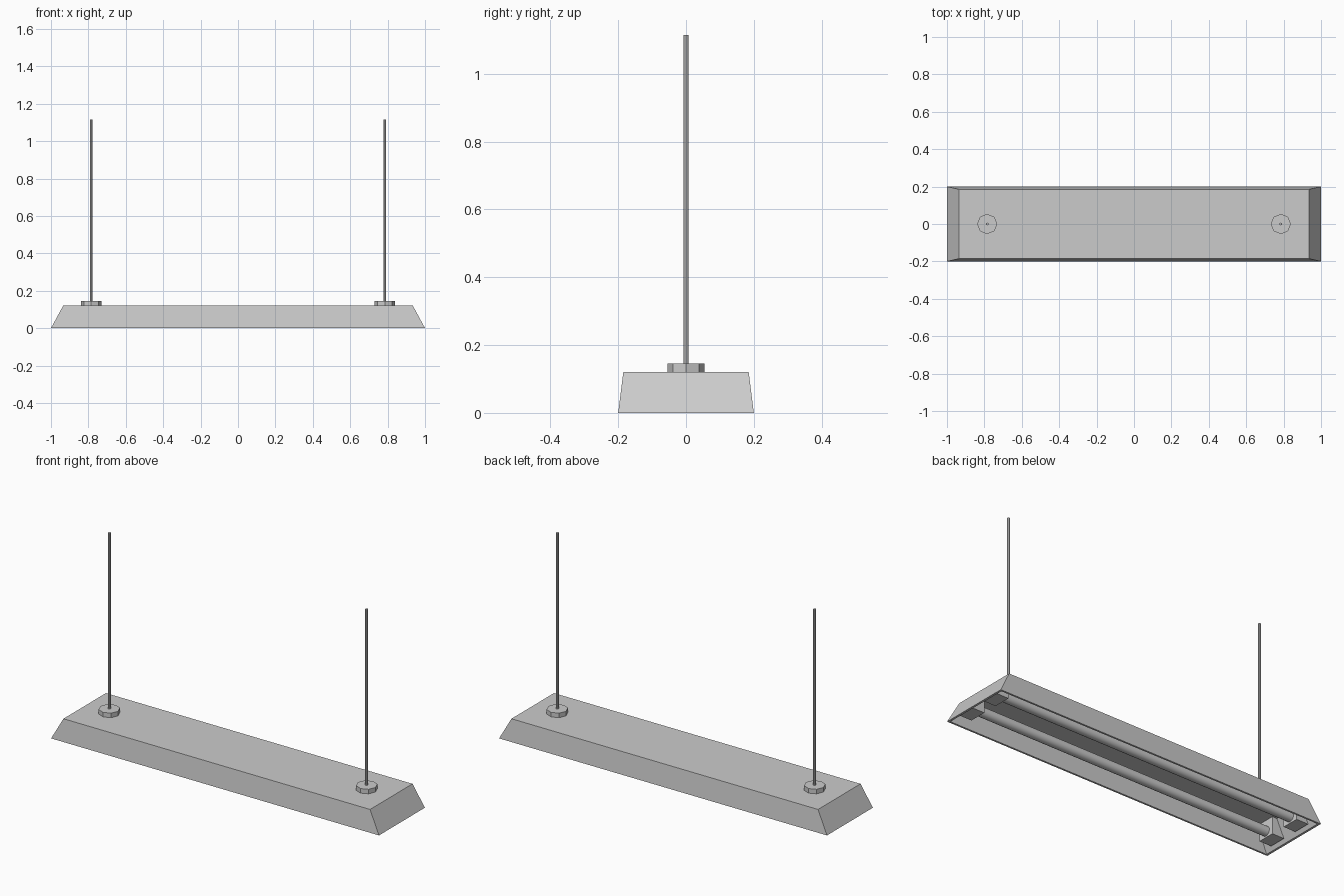
import bpy, bmesh, math

if "Cube" in bpy.data.objects:
    bpy.data.objects.remove(bpy.data.objects["Cube"])


def loft(name, rings):
    """Skin a chain of quads (x0, x1, y0, y1, z), capping both ends."""
    bm = bmesh.new()
    loops = [[bm.verts.new(p) for p in ((a, c, z), (b, c, z), (b, d, z), (a, d, z))]
             for a, b, c, d, z in rings]
    for lo, hi in zip(loops, loops[1:]):
        for i in range(4):
            j = (i + 1) % 4
            bm.faces.new((lo[i], lo[j], hi[j], hi[i]))
    bm.faces.new(loops[0])
    bm.faces.new(loops[-1])
    bmesh.ops.recalc_face_normals(bm, faces=bm.faces)
    mesh = bpy.data.meshes.new(name)
    bm.to_mesh(mesh)
    bm.free()
    obj = bpy.data.objects.new(name, mesh)
    bpy.context.collection.objects.link(obj)
    return obj


def cylinder(name, sides, radius, depth, loc, rot=(0, 0, 0)):
    bpy.ops.mesh.primitive_cylinder_add(vertices=sides, radius=radius, depth=depth,
                                        location=loc, rotation=rot)
    obj = bpy.context.object
    obj.name = name
    return obj


# Tapered housing, hollow and open underneath
profile = [(0.935, 0.185, 0.12), (1.0, 0.2, 0.0), (0.988, 0.19, 0.0), (0.928, 0.176, 0.11)]
loft("housing", [(-x, x, -y, y, z) for x, y, z in profile])

# Two lamp tubes, each held by a wedge-shaped socket at both ends
for y, row in ((-0.09, "front"), (0.09, "back")):
    tube = cylinder(f"lamp_tube_{row}", 16, 0.026, 1.84, (0, y, 0.05), (0, math.pi / 2, 0))
    bpy.ops.object.shade_smooth_by_angle()
    for s, side in ((-1, "left"), (1, "right")):
        loft(f"socket_{row}_{side}",
             [(s * 0.9, s * 0.972, y - 0.048, y + 0.048, 0.016),
              (s * 0.9, s * 0.928, y - 0.048, y + 0.048, 0.11)])

# Hanging rods with octagonal mounting plates
for s, side in ((-1, "left"), (1, "right")):
    cylinder(f"mounting_plate_{side}", 8, 0.054, 0.025, (s * 0.785, 0, 0.1325),
             (0, 0, math.pi / 2))
    cylinder(f"hanging_rod_{side}", 8, 0.0075, 0.975, (s * 0.785, 0, 0.6275))
